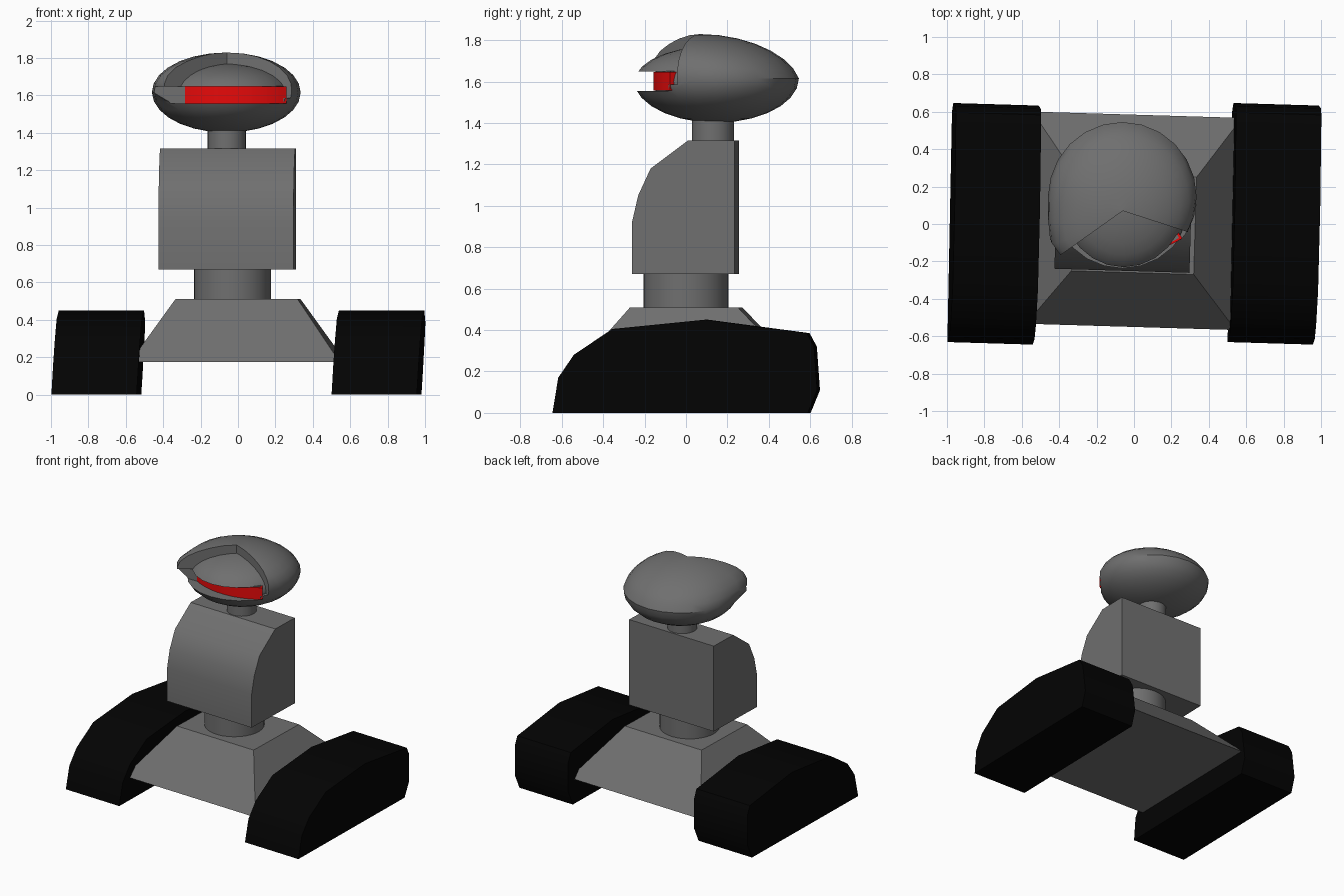
import bpy, bmesh
from math import sin, cos, radians, exp

if "Cube" in bpy.data.objects:
    bpy.data.objects.remove(bpy.data.objects["Cube"])

YAW = 0.03  # the whole machine is turned very slightly


def material(name, colour):
    m = bpy.data.materials.new(name)
    m.diffuse_color = colour
    m.use_nodes = True
    m.node_tree.nodes["Principled BSDF"].inputs["Base Color"].default_value = m.diffuse_color
    return m


BLACK = material("black_rubber", (0.001, 0.001, 0.001, 1))
RED = material("red_glow", (0.8, 0.003, 0.003, 1))
GREY = material("dark_grey", (0.16, 0.16, 0.16, 1))


def smooth(ob):
    bpy.ops.object.select_all(action='DESELECT')
    ob.select_set(True)
    bpy.context.view_layer.objects.active = ob
    bpy.ops.object.shade_smooth_by_angle(angle=radians(32))


def loft(name, bottom, top, mat=GREY):
    """Closed solid between two matching rings of points."""
    bm = bmesh.new()
    a = [bm.verts.new(p) for p in bottom]
    b = [bm.verts.new(p) for p in top]
    n = len(a)
    bm.faces.new(a)
    bm.faces.new(b)
    for i in range(n):
        j = (i + 1) % n
        bm.faces.new((a[i], a[j], b[j], b[i]))
    bmesh.ops.recalc_face_normals(bm, faces=bm.faces)
    me = bpy.data.meshes.new(name)
    bm.to_mesh(me)
    bm.free()
    me.materials.append(mat)
    ob = bpy.data.objects.new(name, me)
    bpy.context.collection.objects.link(ob)
    return ob


def side_ring(profile, x, xc, lean=0.0, yaw=YAW):
    """Place a (y, z) profile at x, turned by yaw about xc and leaning in z."""
    return [(x + yaw * y + lean * z, y - YAW * (x - xc), z) for y, z in profile]


def cylinder(name, x, y, r, z0, z1):
    bpy.ops.mesh.primitive_cylinder_add(vertices=32, radius=r, depth=z1 - z0,
                                        location=(x, y, (z0 + z1) / 2))
    ob = bpy.context.object
    ob.name = name
    ob.data.materials.append(GREY)
    smooth(ob)


def ellipsoid(name, loc, size):
    bpy.ops.mesh.primitive_uv_sphere_add(segments=24, ring_count=14, radius=1, location=loc)
    ob = bpy.context.object
    ob.name = name
    ob.scale = size
    bpy.ops.object.transform_apply(location=True, rotation=False, scale=True)
    ob.data.materials.append(GREY)
    return ob


def cut(ob, *cutters):
    bpy.context.view_layer.objects.active = ob
    for c in cutters:
        m = ob.modifiers.new("cut", 'BOOLEAN')
        m.operation = 'DIFFERENCE'
        m.solver = 'EXACT'
        m.object = c
        bpy.ops.object.modifier_apply(modifier=m.name)


def flat_ring(points, z):
    return [(x, y, z) for x, y in points]


# Tracks
track = [(-.638, 0), (-.61, .17), (-.535, .28), (-.35, .405), (.1, .45),
         (.59, .385), (.625, .32), (.64, .11), (.595, 0)]
for name, x0 in (("left_track", -.985), ("right_track", .513)):
    xc = x0 + .228
    smooth(loft(name, side_ring(track, x0, xc, .055, .02),
                side_ring(track, x0 + .456, xc, .055, .02), BLACK))


# Sloped base between the tracks
def rect(hx, hy, yc, z):
    return [(x + YAW * y, yc + y - YAW * x, z)
            for x, y in ((-hx, -hy), (hx, -hy), (hx, hy), (-hx, hy))]


loft("base", rect(.56, .567, .017, .175), rect(.327, .26, 0, .51))

# Waist, torso and neck
cylinder("waist", -.03, 0, .206, .50, .68)
torso = [(-.25, .67), (-.25, .92), (-.22, 1.05), (-.16, 1.18), (.02, 1.315),
         (.245, 1.315), (.245, .67)]
smooth(loft("torso", side_ring(torso, -.418, -.057), side_ring(torso, .304, -.057)))
cylinder("neck", -.06, .13, .102, 1.30, 1.44)

# Head shell: crown pushed forward, front left rim flared outwards
head = ellipsoid("head_shell", (-.062, .145, 1.615), (.397, .40, .214))
for v in head.data.vertices:
    x, y, z = v.co
    if z > 1.6:
        v.co.y -= .36 * (z - 1.615)
        flare = .05 * exp(-((x + .37) ** 2 + (y + .10) ** 2) / .02)
        v.co.x -= flare
        v.co.y -= flare * .8

# Wedge opened at the front, with a smaller dome inside it
dome = ellipsoid("brow_dome", (-.055, .13, 1.60), (.35, .378, .17))
wedge_plan = [(-.06, .07), (-.68, -.37), (-.68, -.8), (.68, -.8), (.68, -.17)]
wedge = loft("wedge_cutter", flat_ring(wedge_plan, 1.585), flat_ring(wedge_plan, 2.0))
slot_plan = [(-.7, -.6), (.7, -.6), (.7, -.085), (-.7, -.085)]
slot = loft("slot_cutter", flat_ring(slot_plan, 1.555), flat_ring(slot_plan, 1.648))
cut(head, wedge, slot)
cut(dome, slot)
for c in (wedge, slot):
    bpy.data.objects.remove(c)
smooth(head)
smooth(dome)


# Curved visor strip and the wall behind it
def arc_band(name, r0, r1, half, z0, z1, mat=GREY, n=12):
    angles = [radians(-half + 2 * half * i / n) for i in range(n + 1)]
    plan = [(-.02 + r1 * sin(a), .36 - r1 * cos(a)) for a in angles]
    plan += [(-.02 + r0 * sin(a), .36 - r0 * cos(a)) for a in reversed(angles)]
    return loft(name, flat_ring(plan, z0), flat_ring(plan, z1), mat)


smooth(arc_band("visor_wall", .42, .507, 31, 1.55, 1.65))
smooth(arc_band("visor", .48, .518, 32.5, 1.557, 1.646, RED))
